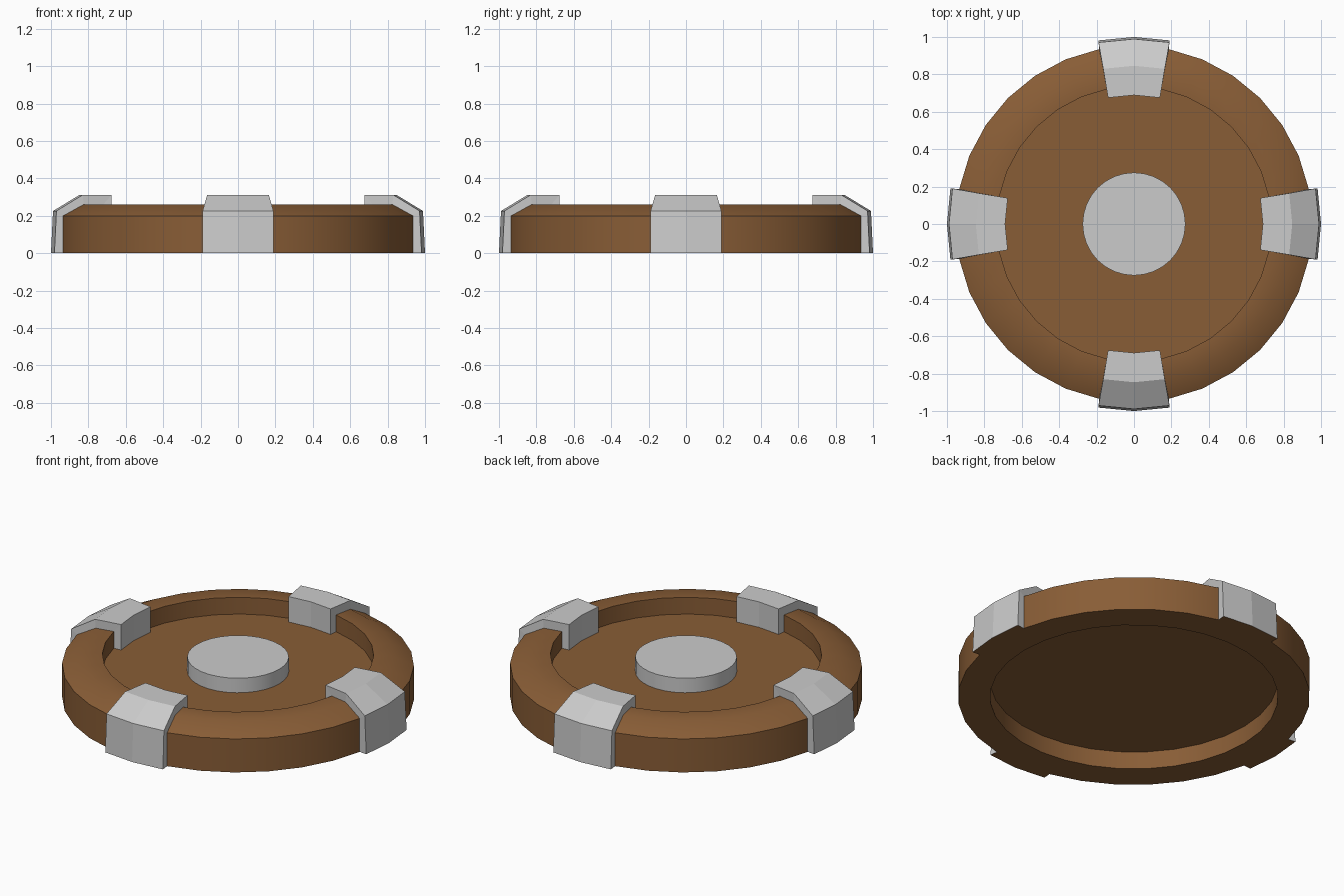
import bpy, bmesh
from math import cos, sin, pi, radians

if "Cube" in bpy.data.objects:
    bpy.data.objects.remove(bpy.data.objects["Cube"])

SIDES = 32
STEP = 2 * pi / SIDES

wood = bpy.data.materials.new("brown_wood")
wood.diffuse_color = (0.25, 0.11, 0.037, 1)
wood.use_nodes = True
wood.node_tree.nodes["Principled BSDF"].inputs["Base Color"].default_value = wood.diffuse_color


def finish(bm, name, smooth, materials=()):
    bmesh.ops.recalc_face_normals(bm, faces=bm.faces)
    mesh = bpy.data.meshes.new(name)
    bm.to_mesh(mesh)
    bm.free()
    obj = bpy.data.objects.new(name, mesh)
    bpy.context.collection.objects.link(obj)
    for m in materials:
        mesh.materials.append(m)
    if smooth:
        bpy.ops.object.select_all(action='DESELECT')
        obj.select_set(True)
        bpy.context.view_layer.objects.active = obj
        bpy.ops.object.shade_smooth_by_angle(angle=radians(30))
    return obj


def lathe(name, profile, materials=()):
    """Turn a radius/height profile round z and cap both ends flat."""
    bm = bmesh.new()
    rings = [[bm.verts.new((r * cos(i * STEP), r * sin(i * STEP), z))
              for i in range(SIDES)] for r, z in profile]
    for a, b in zip(rings, rings[1:]):
        for i in range(SIDES):
            j = (i + 1) % SIDES
            bm.faces.new((a[i], a[j], b[j], b[i]))
    bm.faces.new(rings[0])
    bm.faces.new(rings[-1])
    return finish(bm, name, True, materials)


# Wooden disc: raised rim, sunken face, hollow back
lathe("shield_body", [(0.735, 0.16), (0.735, 0.26), (0.842, 0.26), (0.953, 0.20),
                      (0.953, 0.0), (0.78, 0.0), (0.78, 0.105)], [wood])

# Metal boss in the middle
lathe("center_boss", [(0.275, 0.155), (0.275, 0.247)])

# Metal clamps wrapped over the rim: matching inner and outer profiles
INNER = [(0.953, 0.0), (0.953, 0.20), (0.842, 0.26), (0.735, 0.26), (0.735, 0.16)]
OUTER = [(1.0, 0.0), (0.989, 0.226), (0.846, 0.312), (0.689, 0.312), (0.689, 0.16)]


def clamp(name, turn):
    bm = bmesh.new()
    cols = []
    for c in (-1, 0, 1):
        a, n = turn + c * STEP, turn + c * STEP / 2
        ins, outs = [], []
        for (ri, zi), (ro, zo) in zip(INNER, OUTER):
            x, y, d = ri * cos(a), ri * sin(a), ro - ri
            ins.append(bm.verts.new((x, y, zi)))
            outs.append(bm.verts.new((x + d * cos(n), y + d * sin(n), zo)))
        cols.append((ins, outs))
    last = len(INNER) - 1
    bottoms = []
    for (i0, o0), (i1, o1) in zip(cols, cols[1:]):
        for k in range(last):
            bm.faces.new((o0[k], o1[k], o1[k + 1], o0[k + 1]))
            bm.faces.new((i0[k], i0[k + 1], i1[k + 1], i1[k]))
        bottoms.append(bm.faces.new((i0[0], i1[0], o1[0], o0[0])))
        bm.faces.new((i0[last], o0[last], o1[last], i1[last]))
    for ins, outs in (cols[0], cols[-1]):
        for k in range(last):
            bm.faces.new((ins[k], outs[k], outs[k + 1], ins[k + 1]))
    # The underside of each clamp is wood coloured
    for f in bottoms:
        f.material_index = 1
    finish(bm, name, False, [metal, wood])


metal = bpy.data.materials.new("grey_metal")
metal.diffuse_color = (0.8, 0.8, 0.8, 1)
metal.use_nodes = True
metal.node_tree.nodes["Principled BSDF"].inputs["Base Color"].default_value = metal.diffuse_color
for k, side in enumerate(("right", "back", "left", "front")):
    clamp("rim_clamp_" + side, k * pi / 2)
